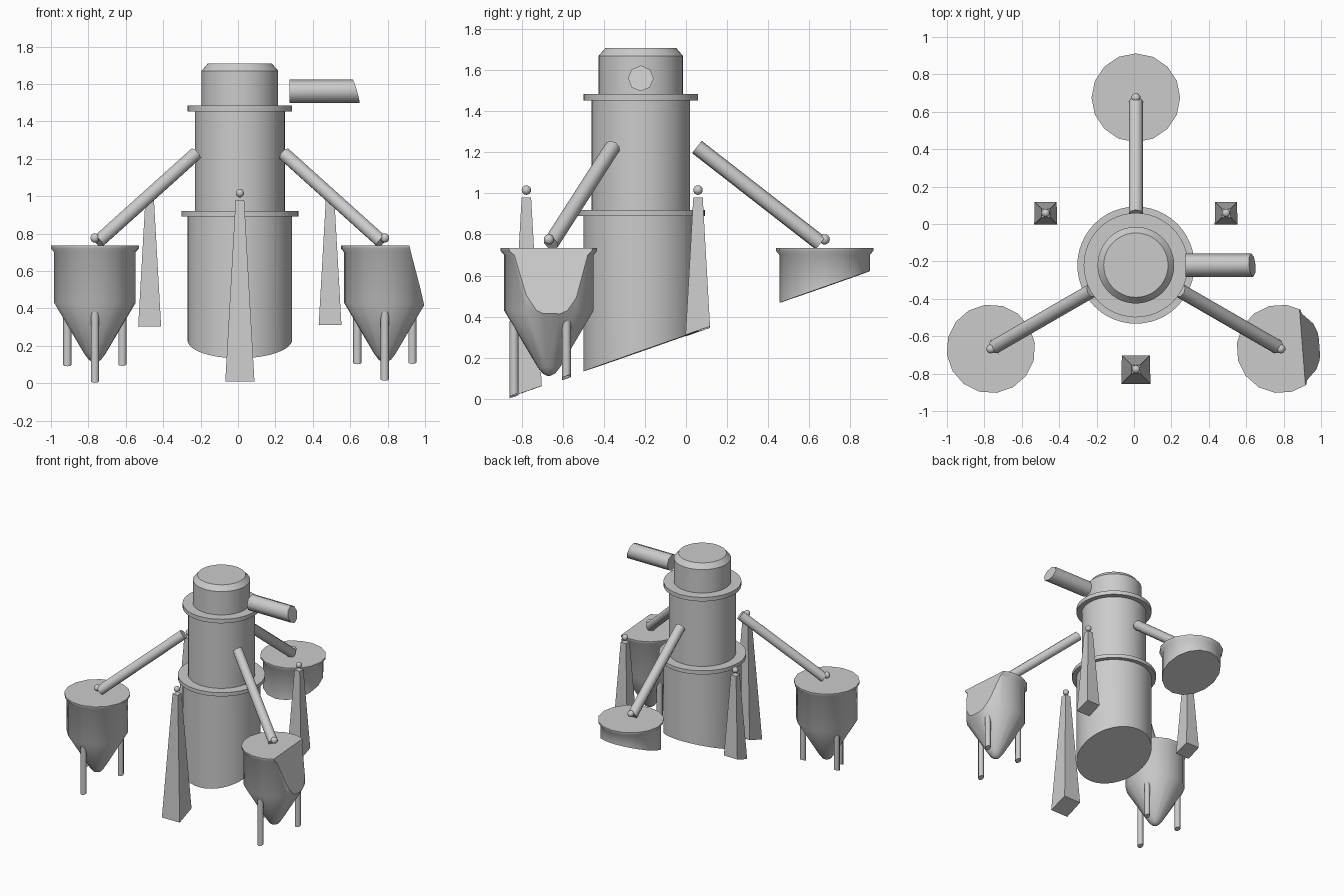
import bpy, bmesh, math
from mathutils import Vector, Matrix

if "Cube" in bpy.data.objects:
    bpy.data.objects.remove(bpy.data.objects["Cube"])

CX, CY = 0.01, -0.22          # tower axis
grey = bpy.data.materials.new("plain_grey")
grey.diffuse_color = (0.6, 0.6, 0.6, 1)
grey.use_nodes = True
grey.node_tree.nodes["Principled BSDF"].inputs["Base Color"].default_value = grey.diffuse_color

# The whole model is trimmed by a sloping floor and a leaning side plane
CUTS = [((0, 0, 0.308), (0.007, 0.35, -1)),
        ((0.885, -0.45, 0.733), (1, 0.078, 0.284))]


def finish(name, bm, smooth_deg):
    """Trim with the planes, cap the holes, set smoothing and make the object."""
    bmesh.ops.recalc_face_normals(bm, faces=bm.faces[:])
    rims = []
    for co, no in CUTS:
        bmesh.ops.bisect_plane(bm, geom=bm.verts[:] + bm.edges[:] + bm.faces[:],
                               dist=1e-5, plane_co=co, plane_no=Vector(no).normalized(),
                               clear_outer=True)
        rim = [e for e in bm.edges if e.is_boundary]
        if rim:
            bmesh.ops.edgeloop_fill(bm, edges=rim)
            rims.append((Vector(co), Vector(no).normalized()))
    bmesh.ops.recalc_face_normals(bm, faces=bm.faces[:])
    for f in bm.faces:
        f.smooth = True
    for e in bm.edges:
        on_cut = any(all(abs((v.co - co).dot(no)) < 1e-4 for v in e.verts) for co, no in rims)
        sharp = len(e.link_faces) != 2 or e.calc_face_angle(0) > math.radians(smooth_deg)
        e.smooth = not (sharp or on_cut)
    me = bpy.data.meshes.new(name)
    bm.to_mesh(me)
    bm.free()
    me.materials.append(grey)
    ob = bpy.data.objects.new(name, me)
    bpy.context.collection.objects.link(ob)
    return ob


def lathe(name, profile, x, y, sides, smooth_deg=35, turn=0.0):
    """Spin (radius, z) points round an upright axis; the ends are closed."""
    bm = bmesh.new()
    rings = []
    for r, z in profile:
        rings.append([bm.verts.new((x + r * math.cos(turn + math.tau * i / sides),
                                    y + r * math.sin(turn + math.tau * i / sides), z))
                      for i in range(sides)])
    for a, b in zip(rings, rings[1:]):
        for i in range(sides):
            j = (i + 1) % sides
            bm.faces.new((a[i], a[j], b[j], b[i]))
    bm.faces.new(rings[0])
    bm.faces.new(rings[-1])
    return finish(name, bm, smooth_deg)


def rod(name, a, b, radius, sides=8):
    """Straight round bar between two points."""
    a, b = Vector(a), Vector(b)
    bm = bmesh.new()
    rot = (b - a).to_track_quat('Z', 'Y').to_matrix().to_4x4()
    bmesh.ops.create_cone(bm, cap_ends=True, segments=sides, radius1=radius, radius2=radius,
                          depth=(b - a).length, matrix=Matrix.Translation((a + b) / 2) @ rot)
    return finish(name, bm, 50)


def ball(name, x, y, z, radius):
    bm = bmesh.new()
    bmesh.ops.create_uvsphere(bm, u_segments=10, v_segments=8, radius=radius,
                              matrix=Matrix.Translation((x, y, z)))
    return finish(name, bm, 50)


# Central tower
lathe("tower_base", [(0.28, 0), (0.28, 0.895)], CX, CY, 48)
lathe("lower_flange", [(0.313, 0.89), (0.313, 0.92)], CX, CY, 48)
lathe("tower_middle", [(0.24, 0.91), (0.24, 1.46)], CX, CY, 48)
lathe("upper_flange", [(0.279, 1.453), (0.279, 1.485)], CX, CY, 48)
lathe("tower_cap", [(0.205, 1.475), (0.205, 1.67), (0.172, 1.708)], CX, CY, 48)

# Side outlet
rod("side_outlet", (0.275, CY, 1.56), (0.80, CY, 1.56), 0.0625)

# Three hoppers, each with a feed pipe, a joint and legs
HOPPER = [(0.008, 0.112), (0.032, 0.124), (0.056, 0.155), (0.22, 0.43), (0.22, 0.70),
          (0.237, 0.72), (0.237, 0.735)]
for side, deg in (("back", 90), ("left", 210), ("right", 330)):
    t = math.radians(deg)
    dx, dy = math.cos(t), math.sin(t)
    hx, hy = CX + 0.895 * dx, CY + 0.895 * dy
    lathe(side + "_hopper", HOPPER, hx, hy, 16, 50, t)
    rod(side + "_feed_pipe", (CX + 0.273 * dx, CY + 0.273 * dy, 1.226),
        (CX + 0.875 * dx, CY + 0.875 * dy, 0.757), 0.038)
    ball(side + "_pipe_joint", hx, hy, 0.776, 0.025)
    if side != "back":        # the back legs lie wholly below the sloping floor
        for n, leg_deg in enumerate((30, 150, 270)):
            a = math.radians(leg_deg)
            lx, ly = hx + 0.17 * math.cos(a), hy + 0.17 * math.sin(a)
            rod(f"{side}_hopper_leg_{n + 1}", (lx, ly, -0.1), (lx, ly, 0.38), 0.022)

# Three tapered square posts topped with balls
for side, deg in (("front", 270), ("back_left", 150), ("back_right", 30)):
    t = math.radians(deg)
    px, py = CX + 0.557 * math.cos(t), CY + 0.557 * math.sin(t)
    q = math.sqrt(2)
    lathe(side + "_post", [(0.079 * q, -0.01), (0.023 * q, 0.98)], px, py, 4, 35, math.pi / 4)
    ball(side + "_post_ball", px, py, 1.016, 0.023)
